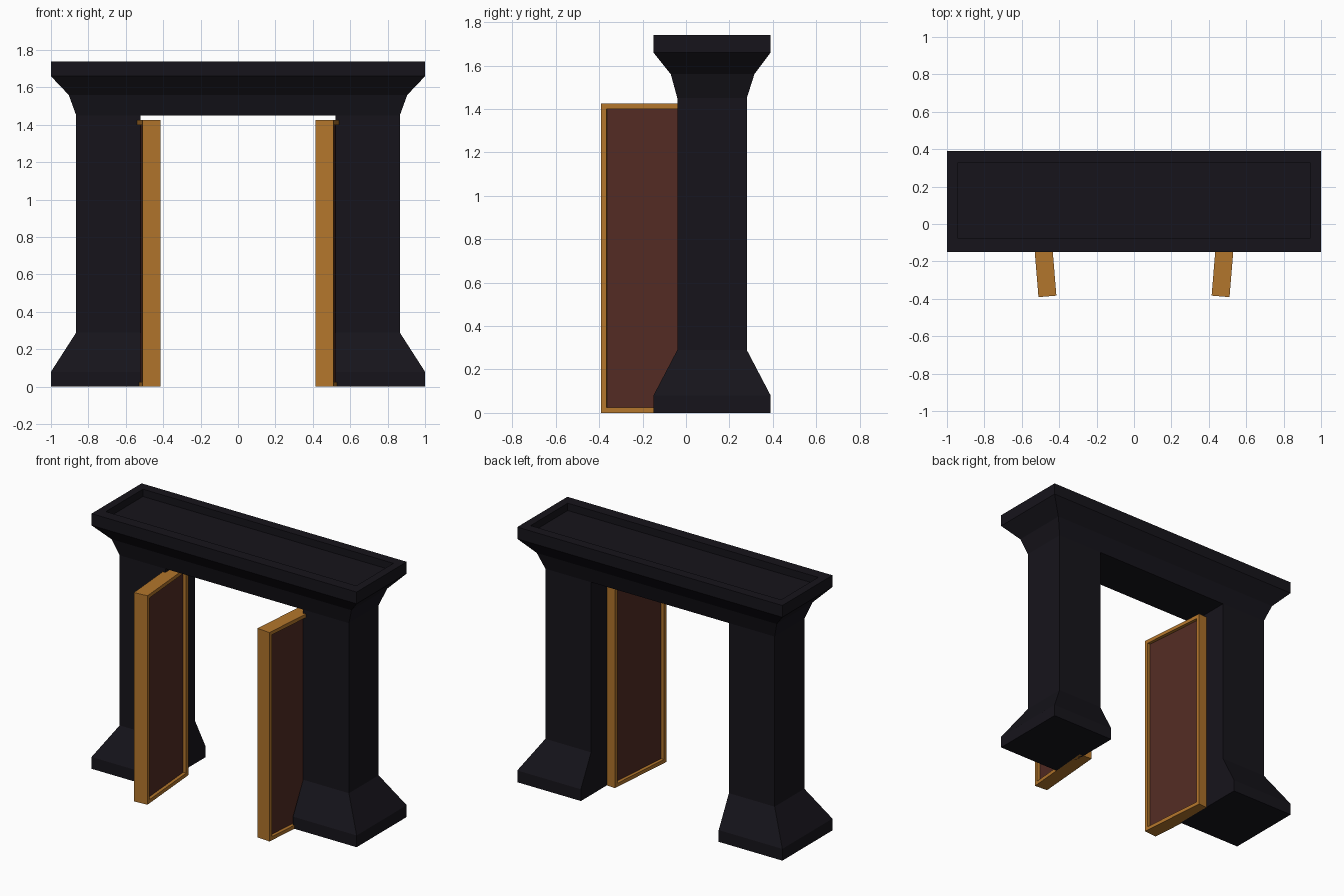
import bpy, bmesh, math
from mathutils import Matrix, Vector

if "Cube" in bpy.data.objects:
    bpy.data.objects.remove(bpy.data.objects["Cube"])


def material(name, rgb):
    m = bpy.data.materials.new(name)
    m.diffuse_color = (*rgb, 1)
    m.use_nodes = True
    m.node_tree.nodes["Principled BSDF"].inputs["Base Color"].default_value = m.diffuse_color
    return m


STONE = material("dark_stone", (0.008, 0.007, 0.011))
WOOD = material("gold_wood", (0.45, 0.18, 0.025))
PANEL = material("red_panel", (0.085, 0.024, 0.017))


def finish(name, bm, mats):
    bmesh.ops.recalc_face_normals(bm, faces=bm.faces)
    me = bpy.data.meshes.new(name)
    bm.to_mesh(me)
    bm.free()
    for m in mats:
        me.materials.append(m)
    ob = bpy.data.objects.new(name, me)
    bpy.context.collection.objects.link(ob)
    return ob


def loft(bm, rings):
    """Stack rectangles (x0, x1, y0, y1, z) and bridge their sides."""
    loops = [[bm.verts.new(p) for p in ((x0, y0, z), (x1, y0, z), (x1, y1, z), (x0, y1, z))]
             for x0, x1, y0, y1, z in rings]
    for a, b in zip(loops, loops[1:]):
        for i in range(4):
            j = (i + 1) % 4
            bm.faces.new((a[i], a[j], b[j], b[i]))
    return loops


def recess(bm, face, depth):
    """Sink a face straight inward, leaving walls around it."""
    n = face.normal.copy()
    new = bmesh.ops.extrude_discrete_faces(bm, faces=[face])["faces"][0]
    bmesh.ops.translate(bm, verts=new.verts, vec=-n * depth)
    return new


# Stone gateway: two flared pillars and a cornice in one shell
GAP = 0.52
bm = bmesh.new()
for s in (-1, 1):
    base = loft(bm, [(s * GAP, s * x, y0, y1, z) for x, y0, y1, z in (
        (1.0, -0.15, 0.39, 0), (1.0, -0.15, 0.39, 0.08),
        (0.865, -0.04, 0.28, 0.29), (0.865, -0.04, 0.28, 1.45))])
    bm.faces.new(base[0])
top = loft(bm, [(-x, x, y0, y1, z) for x, y0, y1, z in (
    (0.865, -0.04, 0.28, 1.45), (0.905, -0.07, 0.315, 1.56),
    (1.0, -0.15, 0.39, 1.66), (1.0, -0.15, 0.39, 1.74),
    (0.945, -0.075, 0.325, 1.74), (0.945, -0.075, 0.325, 1.69))])
bm.faces.new(top[-1])
# underside between the pillars
bm.faces.new([bm.verts.new(p) for p in (
    (-GAP, -0.04, 1.45), (GAP, -0.04, 1.45), (GAP, 0.28, 1.45), (-GAP, 0.28, 1.45))])
bmesh.ops.remove_doubles(bm, verts=bm.verts, dist=0.0005)
finish("gateway", bm, [STONE])

# Open door leaves with a recessed panel on both faces
THICK, LENGTH, HEIGHT = 0.096, 0.5, 1.425
for s, name in ((-1, "left_door"), (1, "right_door")):
    bm = bmesh.new()
    bmesh.ops.create_cube(bm, size=1)
    bmesh.ops.transform(bm, verts=bm.verts,
                        matrix=Matrix.Diagonal((THICK, LENGTH, HEIGHT, 1)))
    bmesh.ops.translate(bm, verts=bm.verts, vec=(THICK / 2, LENGTH / 2, HEIGHT / 2))
    bm.normal_update()
    for f in [f for f in bm.faces if abs(f.normal.x) > 0.9]:
        bmesh.ops.inset_individual(bm, faces=[f], thickness=0.035)
        recess(bm, f, 0.022).material_index = 1
    place = (Matrix.Diagonal((s, 1, 1, 1)) @ Matrix.Translation((0.415, -0.383, 0))
             @ Matrix.Rotation(math.radians(-4.7), 4, 'Z'))
    bmesh.ops.transform(bm, verts=bm.verts, matrix=place)
    finish(name, bm, [WOOD, PANEL])
